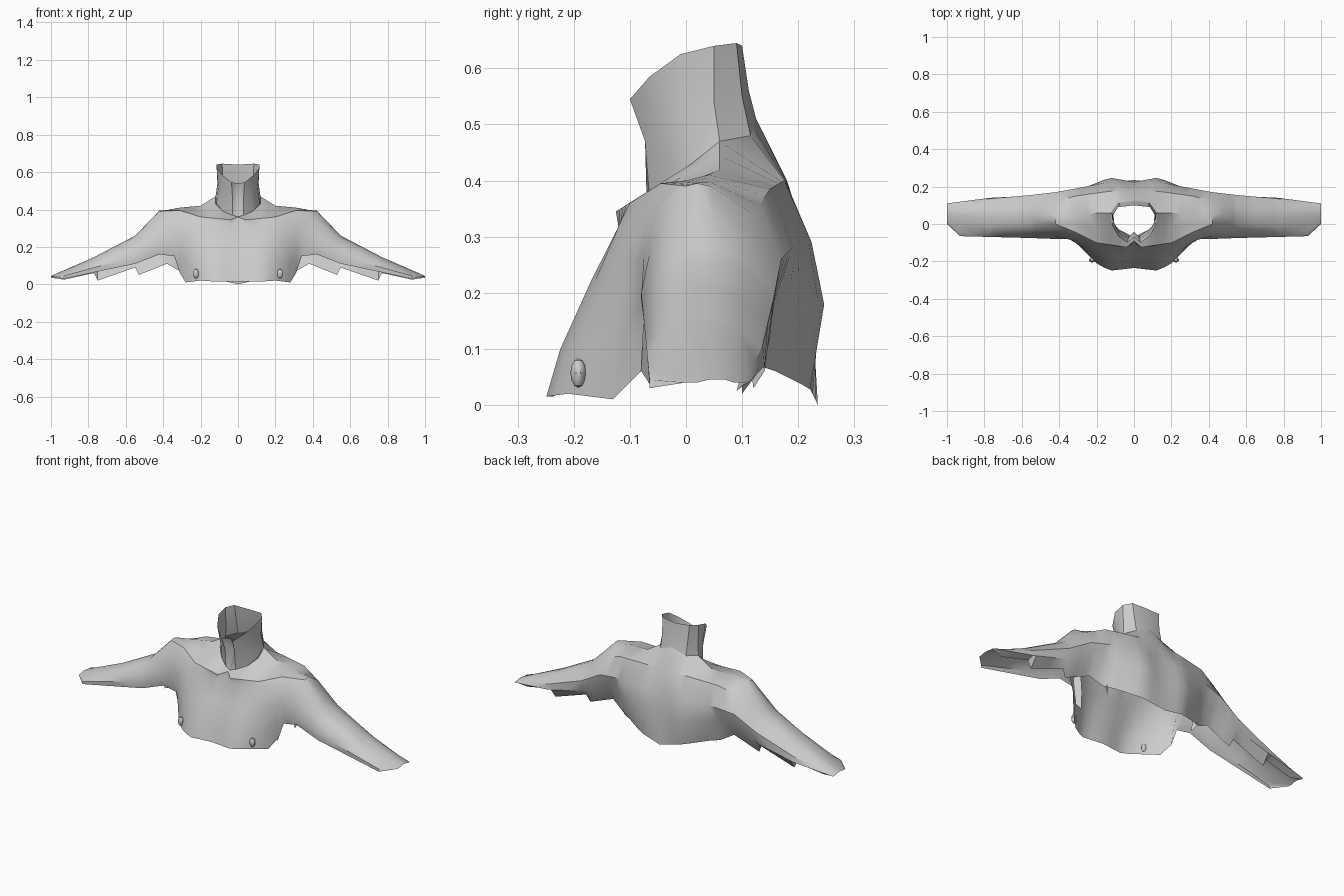
import bpy
import bmesh
from mathutils import Vector

default_cube = bpy.data.objects.get("Cube")
if default_cube:
    bpy.data.objects.remove(default_cube, do_unlink=True)

grey = bpy.data.materials.new("matte light grey")
grey.use_nodes = True
grey.diffuse_color = (.6, .6, .6, 1)
grey.node_tree.nodes["Principled BSDF"].inputs["Base Color"].default_value = (.6, .6, .6, 1)


def finish(name, mesh_builder, smooth_angle=.6):
    """Turn a half model into a mirrored, softly shaded object."""
    bmesh.ops.recalc_face_normals(mesh_builder, faces=mesh_builder.faces)
    mesh = bpy.data.meshes.new(name)
    mesh_builder.to_mesh(mesh)
    mesh_builder.free()
    mesh.materials.append(grey)
    part = bpy.data.objects.new(name, mesh)
    bpy.context.collection.objects.link(part)
    bpy.ops.object.select_all(action="DESELECT")
    part.select_set(True)
    bpy.context.view_layer.objects.active = part
    bpy.ops.object.shade_smooth_by_angle(angle=smooth_angle)
    mirror = part.modifiers.new("Mirror", "MIRROR")
    mirror.use_clip = True
    return part


def loft(name, rows, keep=lambda row, column, corner: True):
    """Bridge neighbouring rows of points with quads."""
    builder = bmesh.new()
    grid = [[builder.verts.new(point) for point in row] for row in rows]
    for row in range(len(grid) - 1):
        for column in range(len(grid[row]) - 1):
            if keep(row, column, grid[row][column].co):
                builder.faces.new((grid[row][column], grid[row][column + 1],
                                   grid[row + 1][column + 1], grid[row + 1][column]))
    loose = [vert for vert in builder.verts if not vert.link_faces]
    bmesh.ops.delete(builder, geom=loose, context="VERTS")
    return finish(name, builder)


# Stations run outward from the breastbone to the wrist
stations = (0, .04, .08, .12, .16, .2, .25, .28, .31, .34, .38, .42, .48,
            .53, .55, .65, .75, .77, .85, .93, 1)


def rail(*points):
    """Sample a line running outward along the body at every station."""
    sampled = []
    for x in stations:
        for start, end in zip(points, points[1:]):
            if start[0] <= x <= end[0]:
                blend = (x - start[0]) / (end[0] - start[0])
                sampled.append(Vector(start).lerp(Vector(end), blend))
                break
    return sampled


# Front of the chest and arm
chest_hem = rail((0, -.235, .015), (.13, -.25, .015), (.2, -.21, .02), (.28, -.13, .01),
                 (.31, -.08, .06), (.34, -.075, .15), (.42, -.07, .16),
                 (.55, -.07, .11), (.93, -.065, .03), (1, 0, .04))
chest_low = rail((0, -.21, .1), (.13, -.225, .1), (.21, -.19, .1), (.28, -.125, .12),
                 (.34, -.08, .18), (.42, -.08, .2), (.55, -.075, .15),
                 (.93, -.065, .045), (1, .01, .04))
chest_high = rail((0, -.165, .22), (.13, -.17, .22), (.23, -.145, .22), (.32, -.09, .26),
                  (.42, -.065, .27), (.55, -.055, .2), (.93, -.045, .055), (1, .015, .04))
under_collar = rail((0, -.1, .34), (.04, -.12, .315), (.2, -.115, .33), (.32, -.07, .36),
                    (.42, -.04, .34), (.55, -.03, .24), (.77, -.02, .135), (1, .02, .04))
collar = rail((0, -.09, .36), (.04, -.125, .345), (.2, -.1, .36), (.31, -.045, .395),
              (.42, 0, .39), (.55, 0, .255), (.77, 0, .14), (1, .04, .045))

# Hollow above the collarbone and the slope of the shoulder
hollow = rail((0, -.07, .36), (.08, -.03, .39), (.12, .01, .43), (.2, -.02, .385),
              (.31, 0, .4), (.42, .02, .395), (.55, .03, .26), (.77, .03, .145), (1, .06, .045))
shoulder = rail((0, .125, .51), (.08, .115, .48), (.12, .06, .47), (.2, .06, .42),
                (.31, .04, .41), (.42, .045, .39), (.55, .06, .26), (.77, .06, .145), (1, .07, .045))

# Back and rear of the arm
back_high = rail((0, .18, .4), (.13, .175, .4), (.31, .15, .385), (.42, .12, .34),
                 (.55, .11, .24), (.77, .1, .13), (1, .085, .04))
back_middle = rail((0, .21, .29), (.13, .225, .29), (.31, .19, .28), (.42, .17, .26),
                   (.55, .155, .185), (.77, .135, .1), (1, .1, .04))
back_low = rail((0, .225, .17), (.13, .248, .18), (.25, .2, .18), (.31, .165, .2),
                (.42, .155, .19), (.55, .15, .125), (.77, .14, .07), (1, .11, .038))
back_hem = rail((0, .235, 0), (.13, .22, .03), (.25, .16, .06), (.31, .13, .07),
                (.38, .11, .11), (.53, .1, .05), (.55, .11, .09), (.75, .1, .02),
                (.77, .1, .06), (.93, .09, .025), (1, .1, .035))

rails = [chest_hem, chest_low, chest_high, under_collar, collar, hollow,
         shoulder, back_high, back_middle, back_low, back_hem]
hollow_row = rails.index(hollow)
loft("torso_and_arms", rails,
     lambda row, column, corner: row != hollow_row or corner.x > .1)

# Open neck with a cut throat
neck_base = [(0, -.07, .36), (.03, -.065, .37), (.08, -.03, .39), (.115, .01, .43),
             (.12, .06, .47), (.08, .115, .48), (0, .125, .51)]
neck_middle = [(0, -.04, .47), (.03, -.073, .47), (.07, -.055, .48), (.105, 0, .52),
               (.11, .05, .54), (.08, .1, .55), (0, .112, .56)]
neck_rim = [(0, -.07, .54), (.035, -.1, .545), (.085, -.065, .585), (.115, -.01, .625),
            (.115, .05, .64), (.085, .09, .645), (0, .1, .64)]
loft("neck", [neck_base, neck_middle, neck_rim])

# Torn edges under the armpits
loft("front_armpit_edge", [
    [(.31, -.08, .06), (.32, -.08, .14), (.33, -.075, .2)],
    [(.29, -.06, .03), (.295, -.05, .12), (.31, -.04, .21)]])
loft("back_armpit_edge", [
    [(.29, .14, .06), (.3, .15, .13), (.31, .16, .2)],
    [(.27, .12, .03), (.285, .11, .12), (.31, .09, .2)]])

# Small raised ovals on the chest
builder = bmesh.new()
bmesh.ops.create_uvsphere(builder, u_segments=10, v_segments=6, radius=1)
bmesh.ops.scale(builder, vec=(.016, .014, .026), verts=builder.verts)
bmesh.ops.translate(builder, vec=(.225, -.192, .057), verts=builder.verts)
finish("nipple", builder)
